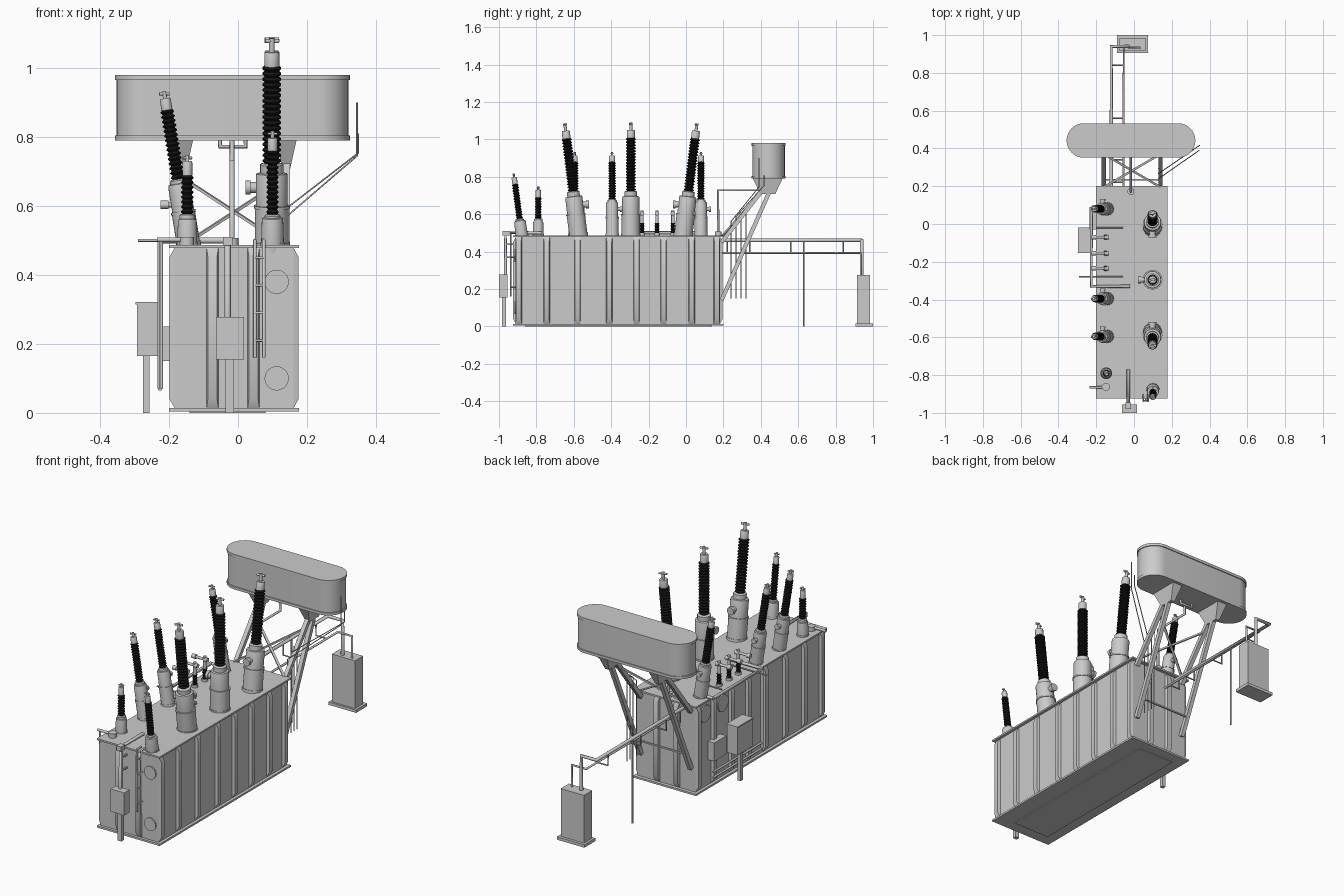
import bpy, bmesh, math
from mathutils import Vector, Matrix

if "Cube" in bpy.data.objects:
    bpy.data.objects.remove(bpy.data.objects["Cube"])

black = bpy.data.materials.new("black_porcelain")
black.diffuse_color = (0.008, 0.008, 0.008, 1)
black.use_nodes = True
black.node_tree.nodes["Principled BSDF"].inputs["Base Color"].default_value = black.diffuse_color


def finish(name, bm, mat=None):
    bmesh.ops.remove_doubles(bm, verts=bm.verts, dist=1e-5)
    bmesh.ops.recalc_face_normals(bm, faces=bm.faces)
    me = bpy.data.meshes.new(name)
    bm.to_mesh(me)
    bm.free()
    ob = bpy.data.objects.new(name, me)
    bpy.context.collection.objects.link(ob)
    if mat:
        me.materials.append(mat)
    return ob


def aim(origin, direction):
    q = Vector(direction).normalized().to_track_quat('Z', 'Y')
    return Matrix.Translation(origin) @ q.to_matrix().to_4x4()


def box(name, lo, hi):
    lo, hi = Vector(lo), Vector(hi)
    bm = bmesh.new()
    bmesh.ops.create_cube(bm, size=1)
    for v in bm.verts:
        v.co = (lo + hi) / 2 + v.co * (hi - lo)
    return finish(name, bm)


def frustum(name, origin, u, v, n, base, tip, depth):
    """Tapered block: base and tip are half sizes along u and v, raised along n."""
    o, u, v, n = map(Vector, (origin, u, v, n))
    bm = bmesh.new()
    rings = [[bm.verts.new(o + u * s[0] * a + v * s[1] * b + n * d)
              for a, b in ((-1, -1), (1, -1), (1, 1), (-1, 1))]
             for s, d in ((base, 0), (tip, depth))]
    bm.faces.new(rings[0])
    bm.faces.new(rings[1])
    for i in range(4):
        j = (i + 1) % 4
        bm.faces.new((rings[0][i], rings[0][j], rings[1][j], rings[1][i]))
    return finish(name, bm)


def beam(name, a, b, w, d):
    a, b = Vector(a), Vector(b)
    bm = bmesh.new()
    bmesh.ops.create_cube(bm, size=1)
    bm.transform(aim((a + b) / 2, b - a) @ Matrix.Diagonal((w, d, (b - a).length, 1)))
    return finish(name, bm)


def pipe(name, pts, r):
    cu = bpy.data.curves.new(name, 'CURVE')
    cu.dimensions = '3D'
    cu.bevel_depth, cu.bevel_resolution, cu.use_fill_caps = r, 2, True
    sp = cu.splines.new('POLY')
    sp.points.add(len(pts) - 1)
    for p, c in zip(sp.points, pts):
        p.co = (*c, 1)
    ob = bpy.data.objects.new(name, cu)
    bpy.context.collection.objects.link(ob)
    return ob


def lathe(name, prof, origin, direction, mat=None, seg=24):
    bm = bmesh.new()
    prof = [(0, prof[0][1])] + prof + [(0, prof[-1][1])]
    rings = [[bm.verts.new((r * math.cos(2 * math.pi * i / seg), r * math.sin(2 * math.pi * i / seg), z))
              for i in range(seg)] for r, z in prof]
    for a, b in zip(rings, rings[1:]):
        for i in range(seg):
            j = (i + 1) % seg
            bm.faces.new((a[i], a[j], b[j], b[i]))
    bm.transform(aim(origin, direction))
    return finish(name, bm, mat)


def bushing(name, base, d, r, ri, h, sheds, port=None):
    """h = heights of turret top, insulator start, insulator end, cap end, tip."""
    t, i0, i1, c, tip = h
    base, d = Vector(base), Vector(d).normalized()
    prof = [(r * 1.06, -0.02), (r * 1.06, 0.01), (r, 0.01)]
    if t > 0.1:
        m = t * 0.52
        prof += [(r, m), (r * 1.06, m), (r * 1.06, m + .008), (r * .94, m + .008)]
    prof += [(r * .94, t - .006), (r * .9, t), (ri * 1.25, t + .002), (ri * 1.25, i0 - .004), (ri, i0)]
    lathe(name + "_turret", prof, base, d)
    # ribbed porcelain stack
    step = (i1 - i0) / sheds
    prof = []
    for k in range(sheds):
        z = i0 + k * step
        prof += [(ri * .74, z), (ri, z + step * .35), (ri, z + step * .5), (ri * .74, z + step * .9)]
    lathe(name + "_insulator", prof + [(ri * .74, i1)], base, d, black)
    # metal head and terminal
    lathe(name + "_cap", [(ri * .8, i1 - .002), (ri * .8, c - .004), (ri * .7, c), (ri * .3, c),
                          (ri * .3, tip)], base, d, seg=16)
    p = base + d * (tip - .008)
    side = Vector((ri * .75, ri * .2, 0))
    pipe(name + "_terminal", [p - side, p + side], ri * .22)
    if port:
        lathe(name + "_port", [(r * .32, 0), (r * .32, r * 1.25), (r * .42, r * 1.25), (r * .42, r * 1.55)],
              base + d * t * .8, port, seg=16)


# tank
box("tank_body", (-.184, -.91, .01), (.161, .182, .48))
box("tank_base_plate", (-.2, -.925, .004), (.177, .2, .014))
box("tank_cover", (-.2, -.925, .478), (.177, .2, .487))
box("tank_skid", (-.14, -.86, 0), (.08, .14, .006))
# wall stiffeners
Z = (0, 0, 1)
for y in (-.895, -.745, -.58, -.41, -.265, -.12, .03, .165):
    for x, s in ((.161, 1), (-.184, -1)):
        frustum("side_rib", (x, y, .246), (0, 1, 0), Z, (s, 0, 0), (.017, .232), (.013, .205), .015)
for x in (-.074, .045):
    for y, s in ((-.91, -1), (.182, 1)):
        frustum("end_rib", (x, y, .246), (1, 0, 0), Z, (0, s, 0), (.017, .232), (.013, .205), .014)
# round wall covers
for y in (-.05, .1):
    lathe("wall_cover", [(.045, 0), (.045, .006)], (-.184, y, .41), (-1, 0, 0))
for z in (.1, .38):
    lathe("end_wall_cover", [(.035, 0), (.035, .006)], (.112, -.91, z), (0, -1, 0))

# high voltage bushings
hv = (.21, .24, .525, .565, .605)
for n, y, t, port in (("front", -.575, -.122, (0, 1, 0)), ("middle", -.295, 0, (-1, 0, 0)),
                      ("rear", -.015, .122, (0, -1, 0))):
    bushing("high_voltage_" + n, (.098, y, .485), (0, t, 1), .049, .027, hv, 18, port)
# medium voltage bushings leaning outward
for n, y in (("front", -.595), ("middle", -.395), ("rear", .08)):
    bushing("medium_voltage_" + n, (-.143, y, .485), (-.16, 0, 1), .034, .02,
            (.18, .195, .4, .432, .453), 15, (0, 1, 0))
# short bushings at the front
bushing("tertiary_bushing", (.1, -.878, .485), (0, -.13, 1), .033, .018, (.08, .092, .28, .315, .335), 13)
bushing("neutral_bushing", (-.147, -.79, .485), Z, .029, .018, (.075, .092, .205, .245, .262), 8)

# small low voltage bushings
for y in (-.235, -.155, -.07):
    lathe("low_bushing_foot", [(.016, 0), (.016, .015)], (-.15, y, .485), Z, seg=16)
    lathe("low_bushing_insulator", [(.013 if k % 2 else .009, .012 + k * .008) for k in range(8)],
          (-.15, y, .485), Z, black, 16)
    lathe("low_bushing_head", [(.009, .065), (.009, .135)], (-.15, y, .485), Z, seg=16)
    lathe("low_bushing_arm", [(.012, 0), (.012, .02), (.007, .02), (.007, .07), (.012, .07), (.012, .092)],
          (-.132, y, .603), (-1, 0, 0), seg=16)

# conservator
def stadium(name, half, r, z0, z1):
    bm = bmesh.new()
    pts = []
    for s, a0 in ((1, -90), (-1, 90)):
        for k in range(17):
            a = math.radians(a0 + k * 180 / 16)
            pts.append((-.016 + s * half + r * math.cos(a), .442 + r * math.sin(a)))
    lo = [bm.verts.new((*p, z0)) for p in pts]
    hi = [bm.verts.new((*p, z1)) for p in pts]
    bm.faces.new(lo)
    bm.faces.new(hi)
    for i in range(len(pts)):
        j = (i + 1) % len(pts)
        bm.faces.new((lo[i], lo[j], hi[j], hi[i]))
    finish(name, bm)


stadium("conservator_tank", .25, .086, .795, .975)
stadium("conservator_bottom_rim", .25, .091, .79, .804)
stadium("conservator_top_rim", .25, .091, .965, .98)
# support frame
for x in (-.16, .14):
    frustum("conservator_bracket", (x, .437, .792), (1, 0, 0), (0, 1, 0), (0, 0, -1),
            (.03, .08), (.011, .04), .085)
    beam("long_support_leg", (x, .45, .73), (x, .19, .14), .022, .022)
    beam("short_support_leg", (x, .41, .73), (x, .19, .45), .022, .022)
for a, b in ((-.16, .14), (.14, -.16)):
    beam("cross_brace", (a, .37, .68), (b, .195, .485), .012, .008)
beam("lower_cross_bar", (-.16, .235, .235), (.14, .235, .235), .008, .008)
# oil pipe and hanger loop
pipe("conservator_oil_pipe", [(-.017, .172, .48), (-.017, .172, .728), (-.017, .385, .728), (-.017, .385, .8)], .007)
pipe("conservator_hanger", [(-.052, .4, .8), (-.052, .4, .772), (.022, .4, .772), (.022, .4, .8)], .007)
lathe("oil_pipe_flange", [(.018, 0), (.018, .02)], (-.017, .172, .487), Z)
# thin breather and gauge lines
for k in range(4):
    y = .24 + k * .027
    pipe("thin_drop_line", [(.13, y, .15), (.13, y, .56 + k * .025), (.345 + k * .003, y + .15, .745 + k * .008),
                            (.345 + k * .003, y + .15, .81 if k else .9)][:4 if k < 2 else 2], .0025)

# rear cabinet with pipe run
box("rear_cabinet", (-.077, .915, .01), (.062, .985, .275))
box("rear_cabinet_base", (-.09, .905, 0), (.075, 1, .016))
pipe("rear_upper_pipe", [(-.12, .18, .46), (-.12, .94, .46), (-.03, .94, .46), (-.03, .94, .27)], .01)
pipe("rear_lower_pipe", [(-.055, .18, .393), (-.055, .935, .393), (.03, .935, .393), (.03, .935, .27)], .006)
for y in (.22, .34, .56, .84):
    pipe("rear_pipe_rung", [(-.12, y, .46), (-.12, y, .393), (-.055, y, .393)], .004)
pipe("rear_pipe_post", [(-.12, .63, 0), (-.12, .63, .46)], .004)

# front control box
box("front_box", (-.064, -1, .155), (.017, -.955, .278))
box("front_box_post", (-.036, -.983, 0), (-.012, -.962, .16))
pipe("front_conduit", [(-.03, -.965, .27), (-.03, -.965, .5), (-.03, -.77, .5)], .009)
box("front_conduit_joint", (-.044, -.98, .485), (-.016, -.945, .51))
for z in (.37, .44):
    beam("front_conduit_clip", (-.03, -.965, z), (-.03, -.91, z), .008, .008)
# ladder rails on the front wall
for x in (.049, .075):
    pipe("ladder_rail", [(x, -.937, .16), (x, -.937, .5), (x, -.9, .5)], .005)
for k in range(4):
    pipe("ladder_rung", [(.049, -.937, .21 + k * .08), (.075, -.937, .21 + k * .08)], .004)
    if k % 2 == 0:
        pipe("ladder_bracket", [(.062, -.937, .21 + k * .08), (.062, -.905, .21 + k * .08)], .004)
# valve on the cover
lathe("cover_valve", [(.021, 0), (.021, .025)], (-.148, -.862, .485), Z)
pipe("cover_valve_pipe", [(-.148, -.865, .502), (-.235, -.865, .502)], .007)
pipe("corner_drain_pipe", [(-.222, -.865, .5), (-.222, -.865, .07)], .005)

# left side boxes and conduits
box("left_box", (-.293, -.15, .165), (-.232, -.022, .318))
box("left_box_lid", (-.297, -.154, .314), (-.23, -.018, .321))
box("left_box_post", (-.275, -.096, 0), (-.256, -.076, .17))
box("left_small_box", (-.222, -.03, .15), (-.182, .075, .25))
pipe("left_conduit", [(-.226, .09, .5), (-.226, -.33, .5), (-.02, -.33, .5)], .009)
pipe("left_drop_conduit", [(-.226, -.33, .5), (-.226, -.33, .07)], .008)
for z in (.07, .1):
    pipe("left_lower_conduit", [(-.226, .09, z), (-.226, -.33, z)], .006)
pipe("left_rear_stub", [(-.226, .09, .5), (-.19, .09, .5)], .008)
for y, x in ((-.02, -.2), (-.28, -.29)):
    pipe("cover_thin_conduit", [(x, y, .5), (-.058, y, .5)], .004)

# smooth round parts, keep edges sharp
for ob in bpy.context.scene.objects:
    if ob.type == 'MESH':
        ob.select_set(True)
        bpy.context.view_layer.objects.active = ob
bpy.ops.object.shade_smooth_by_angle(angle=math.radians(35))
